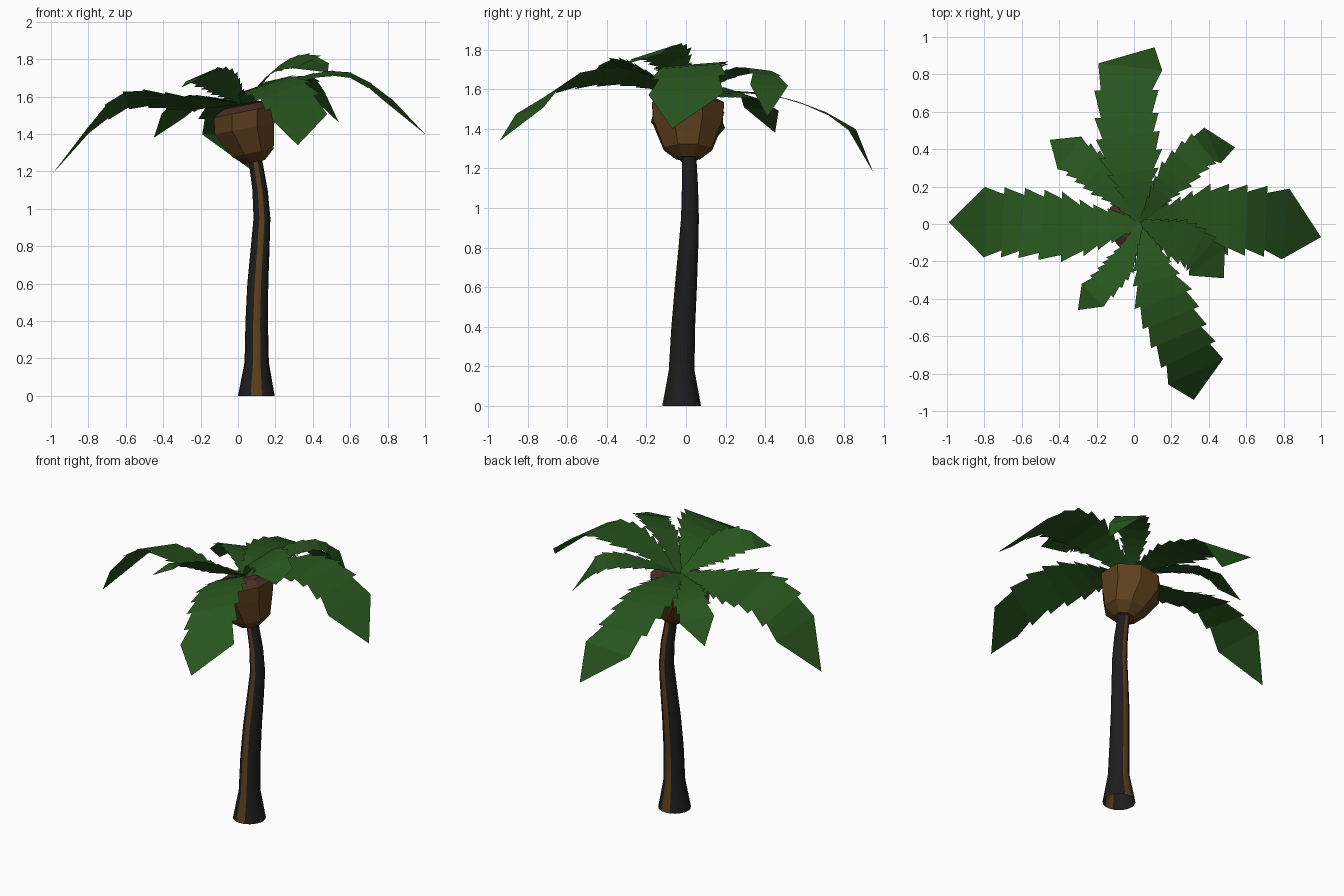
import bpy
import bmesh
from math import sin, cos, pi
from mathutils import Vector

cube = bpy.data.objects.get("Cube")
if cube:
    bpy.data.objects.remove(cube, do_unlink=True)


def make_material(name, color):
    mat = bpy.data.materials.new(name)
    mat.use_nodes = True
    mat.diffuse_color = (*color, 1)
    mat.node_tree.nodes["Principled BSDF"].inputs["Base Color"].default_value = (*color, 1)
    return mat


GREEN = make_material("leaf green", (0.021, 0.09, 0.013))
DARK = make_material("dark bark", (0.0125, 0.0125, 0.013))
BROWN = make_material("brown wood", (0.11, 0.05, 0.012))
RED_BROWN = make_material("reddish brown", (0.07, 0.027, 0.018))


def finish(bm, name, materials):
    mesh = bpy.data.meshes.new(name)
    bm.to_mesh(mesh)
    bm.free()
    for mat in materials:
        mesh.materials.append(mat)
    obj = bpy.data.objects.new(name, mesh)
    bpy.context.collection.objects.link(obj)
    return obj


def loft(bm, rings, sides, phase=0.0, stretch=1.0, tilt=0.0):
    """Stack rings of (x, y, z, radius); tilt raises the +x side."""
    loops = []
    for x, y, z, r in rings:
        loop = []
        for i in range(sides):
            a = 2 * pi * (i + phase) / sides - pi / 2
            dx, dy = r * cos(a), r * sin(a) * stretch
            loop.append(bm.verts.new((x + dx, y + dy, z + dx * tilt)))
        loops.append(loop)
    for low, high in zip(loops, loops[1:]):
        for i in range(sides):
            j = (i + 1) % sides
            bm.faces.new((low[i], low[j], high[j], high[i]))
    return loops


# Trunk: open curved tube with a brown strip down the front and back
bm = bmesh.new()
loft(bm, [(0.098, -0.022, 0, 0.098), (0.1, -0.022, 0.18, 0.065),
          (0.1, -0.014, 0.4, 0.06), (0.106, -0.001, 0.6, 0.056),
          (0.119, 0.012, 0.8, 0.05), (0.128, 0.02, 0.95, 0.045),
          (0.118, 0.02, 1.1, 0.041), (0.09, 0.015, 1.28, 0.036)], 20)
bm.normal_update()
for face in bm.faces:
    face.smooth = True
    face.material_index = int(abs(face.normal.y) > 0.92)
finish(bm, "trunk", [DARK, BROWN])

# Crown base: tilted faceted bulb with a darker cap
bm = bmesh.new()
loops = loft(bm, [(0.088, 0.01, 1.25, 0.06), (0.08, 0.01, 1.3, 0.12),
                  (0.035, 0.01, 1.43, 0.172), (0.035, 0.01, 1.52, 0.178),
                  (0.035, 0.01, 1.555, 0.12)], 8, 0.5, 1.1, 0.2)
bm.faces.new(list(reversed(loops[0])))
bm.faces.new(loops[-1])
bm.normal_update()
for face in bm.faces:
    face.material_index = int(face.normal.z > 0.4)
finish(bm, "crown_base", [BROWN, RED_BROWN])

# Leaves: flat serrated blades following a smoothly bent path
ROOT = Vector((0.04, 0.01, 1.56))
KNOTS = (0, 0.3, 0.6, 0.8, 1)
STEPS = (0, 0.08, 0.16, 0.23, 0.3, 0.4, 0.5, 0.6, 0.7, 0.8)


def leaf(name, half_width, roll, points):
    path = [ROOT] + [Vector(p) for p in points]

    def slope(k):
        low, high = max(k - 1, 0), min(k + 1, len(path) - 1)
        return (path[high] - path[low]) / (KNOTS[high] - KNOTS[low])

    def at(t):
        k = max(i for i in range(len(KNOTS) - 1) if KNOTS[i] <= t)
        span = KNOTS[k + 1] - KNOTS[k]
        u = (t - KNOTS[k]) / span
        ease = u * u * (3 - 2 * u)
        return (path[k].lerp(path[k + 1], ease)
                + slope(k) * span * u * (1 - u) ** 2
                - slope(k + 1) * span * u * u * (1 - u))

    def section(t, scale):
        along = at(t) - at(max(t - 0.15, 0)) if t > 0 else at(0.1) - at(0)
        side = Vector((-along.y, along.x, 0)).normalized()
        width = half_width * scale * min(1, 0.15 + 2.2 * t)
        twist = roll * scale * sin(pi * t) * (0.5 if t > 0.75 else 1)
        offset = side * width + Vector((0, 0, twist))
        return [bm.verts.new(at(t) + offset), bm.verts.new(at(t) - offset)]

    bm = bmesh.new()
    for start, end in zip(STEPS, STEPS[1:]):
        a, b = section(start, 0.8)
        c, d = section(end, 1)
        bm.faces.new((a, b, d, c))
    a, b = section(STEPS[-1], 1)
    bm.faces.new((a, b, bm.verts.new(path[-1])))
    finish(bm, name, [GREEN])


leaf("leaf_right", 0.188, 0.05,
     [(-0.28, -0.02, 1.565), (-0.6, 0.005, 1.58), (-0.8, 0.01, 1.42), (-0.99, 0.01, 1.19)])
leaf("leaf_left", 0.19, 0.015,
     [(0.32, 0.025, 1.69), (0.6, 0.02, 1.715), (0.81, 0, 1.575), (1, -0.07, 1.4)])
leaf("leaf_back", 0.172, 0.008,
     [(-0.005, 0.28, 1.585), (-0.04, 0.58, 1.53), (-0.02, 0.84, 1.395), (0.11, 0.945, 1.18)])
leaf("leaf_front", 0.162, 0.055,
     [(0.12, -0.3, 1.66), (0.24, -0.6, 1.63), (0.33, -0.79, 1.49), (0.32, -0.94, 1.34)])
leaf("leaf_back_left", 0.105, -0.01,
     [(0.18, 0.21, 1.67), (0.33, 0.37, 1.7), (0.42, 0.42, 1.62), (0.54, 0.41, 1.46)])
leaf("leaf_front_left", 0.122, 0.045,
     [(0.19, -0.06, 1.74), (0.33, -0.13, 1.79), (0.39, -0.2, 1.765), (0.48, -0.29, 1.73)])
leaf("leaf_back_right", 0.108, 0.03,
     [(-0.11, 0.19, 1.58), (-0.25, 0.31, 1.57), (-0.345, 0.38, 1.5), (-0.45, 0.45, 1.38)])
leaf("leaf_front_right", 0.085, 0.065,
     [(-0.05, -0.18, 1.65), (-0.13, -0.29, 1.7), (-0.22, -0.38, 1.7), (-0.3, -0.46, 1.65)])
